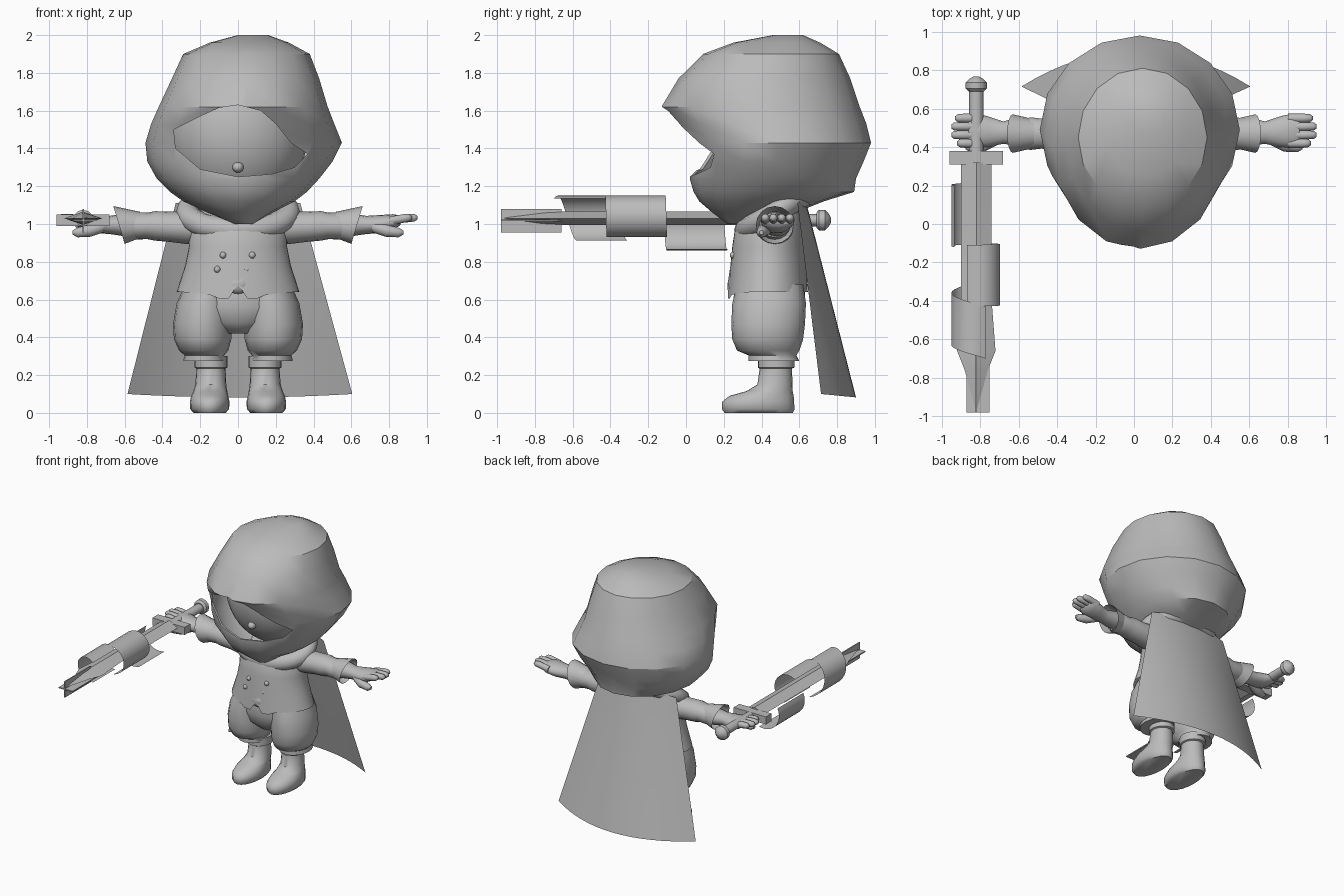
import bpy, bmesh, math
from mathutils import Vector

if "Cube" in bpy.data.objects:
    bpy.data.objects.remove(bpy.data.objects["Cube"])

grey = bpy.data.materials.new("plain_grey")
grey.diffuse_color = (0.5, 0.5, 0.5, 1)
grey.use_nodes = True
grey.node_tree.nodes["Principled BSDF"].inputs["Base Color"].default_value = grey.diffuse_color


def finish(bm, name, angle=40):
    bmesh.ops.recalc_face_normals(bm, faces=bm.faces)
    me = bpy.data.meshes.new(name)
    bm.to_mesh(me)
    bm.free()
    me.materials.append(grey)
    ob = bpy.data.objects.new(name, me)
    bpy.context.collection.objects.link(ob)
    smooth(ob, angle)
    return ob


def smooth(ob, angle=40):
    bpy.ops.object.select_all(action='DESELECT')
    ob.select_set(True)
    bpy.context.view_layer.objects.active = ob
    bpy.ops.object.shade_smooth_by_angle(angle=math.radians(angle))


def loft(name, rings, caps=True, closed=True, loop=False, angle=40):
    """Skin a list of point rings."""
    bm = bmesh.new()
    vs = [[bm.verts.new(p) for p in r] for r in rings]
    n = len(vs[0])
    pairs = list(zip(vs, vs[1:])) + ([(vs[-1], vs[0])] if loop else [])
    for a, b in pairs:
        for i in range(n if closed else n - 1):
            j = (i + 1) % n
            bm.faces.new((a[i], a[j], b[j], b[i]))
    if caps and not loop:
        bm.faces.new(vs[0])
        bm.faces.new(vs[-1])
    return finish(bm, name, angle)


def circle(n):
    return [(math.cos(2 * math.pi * i / n), math.sin(2 * math.pi * i / n)) for i in range(n)]


def flat_ring(z, x0, x1, y0, y1, n=20):
    return [((x0 + x1) / 2 + (x1 - x0) / 2 * c, (y0 + y1) / 2 + (y1 - y0) / 2 * s, z)
            for c, s in circle(n)]


def side_ring(x, cy, cz, ry, rz, n=16):
    return [(x, cy + ry * c, cz + rz * s) for c, s in circle(n)]


def front_ring(y, cx, cz, rx, rz, n=12):
    return [(cx + rx * c, y, cz + rz * s) for c, s in circle(n)]


def ball(name, loc, size, u=16, v=10):
    bm = bmesh.new()
    bmesh.ops.create_uvsphere(bm, u_segments=u, v_segments=v, radius=1)
    for w in bm.verts:
        w.co = Vector(loc) + Vector([w.co[i] * size[i] for i in range(3)])
    return finish(bm, name, 60)


def box(name, lo, hi):
    bm = bmesh.new()
    bmesh.ops.create_cube(bm, size=1)
    for w in bm.verts:
        w.co = [lo[i] + (w.co[i] + 0.5) * (hi[i] - lo[i]) for i in range(3)]
    return finish(bm, name, 20)


# hood: faceted shell
hood = loft("hood", [flat_ring(*r, n=16) for r in [
    (2.00, 0.00, 0.16, 0.46, 0.62), (1.96, -0.15, 0.27, 0.25, 0.71),
    (1.90, -0.29, 0.38, 0.09, 0.81), (1.77, -0.35, 0.43, -0.04, 0.87),
    (1.62, -0.42, 0.475, -0.13, 0.92), (1.53, -0.46, 0.51, -0.07, 0.955),
    (1.43, -0.49, 0.55, 0.00, 0.98), (1.33, -0.48, 0.50, 0.02, 0.94),
    (1.24, -0.43, 0.43, 0.02, 0.90), (1.17, -0.36, 0.365, 0.04, 0.89),
    (1.12, -0.29, 0.30, 0.07, 0.73), (1.06, -0.16, 0.18, 0.14, 0.58),
    (1.00, -0.02, 0.08, 0.22, 0.36)]])

# face opening cut through the hood
opening = [(-.34, 1.5), (-.2, 1.57), (-.1, 1.615), (0, 1.63), (.12, 1.6), (.2, 1.53),
           (.28, 1.43), (.37, 1.37), (.3, 1.3), (.18, 1.265), (0, 1.25), (-.2, 1.29), (-.33, 1.4)]
cutter = loft("opening_cutter", [[(x, y, z) for x, z in opening] for y in (-0.5, 0.4)])
cutter.hide_render = True
shell = hood.modifiers.new("shell", 'SOLIDIFY')
shell.thickness, shell.offset = 0.015, -1
cut = hood.modifiers.new("cut", 'BOOLEAN')
cut.operation, cut.object, cut.solver = 'DIFFERENCE', cutter, 'EXACT'
bpy.context.view_layer.objects.active = hood
for m in ("shell", "cut"):
    bpy.ops.object.modifier_apply(modifier=m)
bpy.data.objects.remove(cutter)
smooth(hood, 32)

# head and nose
ball("head", (0, 0.47, 1.48), (0.37, 0.33, 0.40), 28, 18)
ball("nose", (0, 0.175, 1.30), (0.03, 0.035, 0.028))

# cowl around the neck
rings = []
for c, s in circle(28):
    mid = Vector((0.265 * s, 0.47 - 0.15 * c, 1.06 - 0.09 * c))
    out = Vector((s, -c, 0))
    rings.append([mid + out * 0.065 * a + Vector((0, 0, 0.065 * b)) for a, b in circle(10)])
loft("cowl", rings, loop=True, angle=60)

# jacket with a notched hem
hem = []
for x, y, z in flat_ring(0.64, -0.325, 0.325, 0.22, 0.645, 40):
    if y < 0.4:
        z = 0.68 if abs(x) < 0.04 else 0.605 if abs(x) < 0.11 else 0.61 + 0.1 * abs(x)
    hem.append((x, y, z))
loft("jacket", [flat_ring(z, -h, h, a, b, 40) for z, h, a, b in [
    (1.10, 0.14, 0.37, 0.57), (1.06, 0.22, 0.31, 0.60), (0.98, 0.26, 0.26, 0.62),
    (0.88, 0.26, 0.245, 0.625), (0.78, 0.28, 0.235, 0.635)]] + [hem], caps=False, angle=60)

# buttons and buckle
for x, z in [(-.08, .835), (.075, .835), (-.11, .76), (.045, .76)]:
    ball("button", (x, 0.25, z), (0.018, 0.018, 0.018), 10, 6)
ball("buckle", (0, 0.255, 0.68), (0.065, 0.035, 0.05))

# pelvis of the trousers
loft("trouser_seat", [flat_ring(z, -h, h, a, b, 28) for z, h, a, b in [
    (0.75, 0.24, 0.28, 0.61), (0.66, 0.29, 0.255, 0.63), (0.56, 0.30, 0.25, 0.63),
    (0.48, 0.22, 0.27, 0.60), (0.42, 0.08, 0.33, 0.54)]], angle=60)

for s, side in ((1, "left"), (-1, "right")):
    # puffed trouser leg
    loft(side + "_trouser_leg", [flat_ring(z, s * c - h, s * c + h, a, b) for z, c, h, a, b in [
        (0.68, .15, .13, .27, .62), (0.58, .175, .15, .245, .635), (0.47, .187, .157, .24, .63),
        (0.39, .187, .152, .245, .62), (0.33, .182, .13, .27, .60), (0.305, .178, .105, .33, .585),
        (0.275, .178, .112, .33, .60)]], angle=60)
    # boot with shaft and cuff
    loft(side + "_boot", [flat_ring(z, s * c - h, s * c + h, a, b) for z, c, h, a, b in [
        (0, .15, .085, .205, .565), (.02, .15, .103, .19, .575), (.06, .15, .105, .192, .572),
        (.09, .15, .098, .23, .57), (.115, .147, .09, .32, .565), (.15, .144, .082, .378, .565),
        (.235, .143, .077, .39, .56), (.24, .143, .088, .38, .575), (.30, .143, .088, .38, .575)]], angle=50)
    # sleeve
    loft(side + "_sleeve", [side_ring(s * x, .47, z, a, b) for x, z, a, b in [
        (.18, .98, .10, .09), (.28, .98, .095, .085), (.36, .985, .085, .08), (.44, .99, .088, .078),
        (.48, .99, .078, .07), (.54, .99, .085, .072), (.58, .99, .07, .06)]], angle=60)
    # flared glove cuff, slanted end
    loft(side + "_glove_cuff", [
        [(s * (.52 + k * (1.03 - z) * .0), y, z) for _, y, z in side_ring(0, .47, .995, .075, .07)]
        if k == 0 else
        [(s * (.63 + (.995 - z) * -.3), y, z) for _, y, z in side_ring(0, .47, .995, .10, .10)]
        for k in (0, 1)], caps=False, angle=60)
    # hand with fingers and thumb
    loft(side + "_hand", [side_ring(s * x, y, z, a, b) for x, y, z, a, b in [
        (.54, .48, .995, .07, .06), (.60, .48, .995, .075, .06), (.68, .475, .995, .058, .048),
        (.76, .48, 1.0, .08, .048), (.82, .485, 1.01, .088, .042), (.86, .49, 1.02, .075, .025)]], angle=60)
    for y, tip in ((.42, .92), (.463, .95), (.507, .95), (.55, .93)):
        loft(side + "_finger", [side_ring(s * x, y, z, r, r, 10) for x, z, r in [
            (.80, 1.015, .024), (.88, 1.03, .024), (tip - .015, 1.033, .021), (tip, 1.033, .01)]], angle=60)
    loft(side + "_thumb", [side_ring(s * x, y, z, r, r, 10) for x, y, z, r in [
        (.71, .44, .985, .03), (.78, .41, .965, .034), (.85, .40, .955, .027), (.875, .40, .955, .012)]], angle=60)

# cape: open sheet flaring to the hem
cape = []
for i in range(9):
    t = i / 8
    row = []
    for j in range(17):
        u = j / 8 - 1
        bulge = 1 - u * u
        row.append((0.01 * t + u * (0.33 + 0.265 * t), 0.59 + 0.125 * t + bulge * (0.04 + 0.145 * t),
                    1.11 - 1.01 * t - 0.018 * t * bulge + 0.03 * (1 - t) * bulge))
    cape.append(row)
loft("cape", cape, caps=False, closed=False, angle=60)

# sword: grip, pommel, guard, blade
SX, SZ = -0.82, 1.02
loft("sword_grip", [front_ring(y, SX, SZ, .037, .032) for y in (.30, .72)])
loft("sword_pommel", [front_ring(y, SX, SZ, r, r) for y, r in [
    (.69, .04), (.705, .055), (.735, .055), (.755, .035), (.768, .012)]])
box("sword_guard", (-.96, .31, .99), (-.68, .38, 1.05))
loft("sword_blade", [front_ring(y, SX, 1.03, a, b, 4) for y, a, b in [
    (.32, .08, .035), (-.40, .08, .035), (-.66, .10, .035), (-.76, .06, .03), (-.96, .005, .005)]], angle=15)
box("blade_flat_plate", (-.87, -.98, 1.015), (-.75, -.66, 1.023))
box("blade_upright_plate", (-.824, -.98, .955), (-.816, -.66, 1.08))


# curved wraps around the blade
def wrap(name, y0, y1, a0, a1, cx, cz, r, lean):
    rows = []
    for i in range(13):
        t = i / 12
        a = math.radians(a0 + (a1 - a0) * t)
        x, z = cx + r * math.cos(a), cz + r * math.sin(a)
        rows.append([(x, y0 + lean * t, z), (x, y1 + lean * t, z)])
    loft(name, rows, caps=False, closed=False)


wrap("blade_wrap_rear", -.12, .20, 150, 290, -.83, .98, .12, .02)
wrap("blade_wrap_middle", -.43, -.11, 125, -80, -.805, 1.04, .11, .01)
wrap("blade_wrap_front", -.70, -.43, 60, 260, -.83, 1.03, .12, .12)
